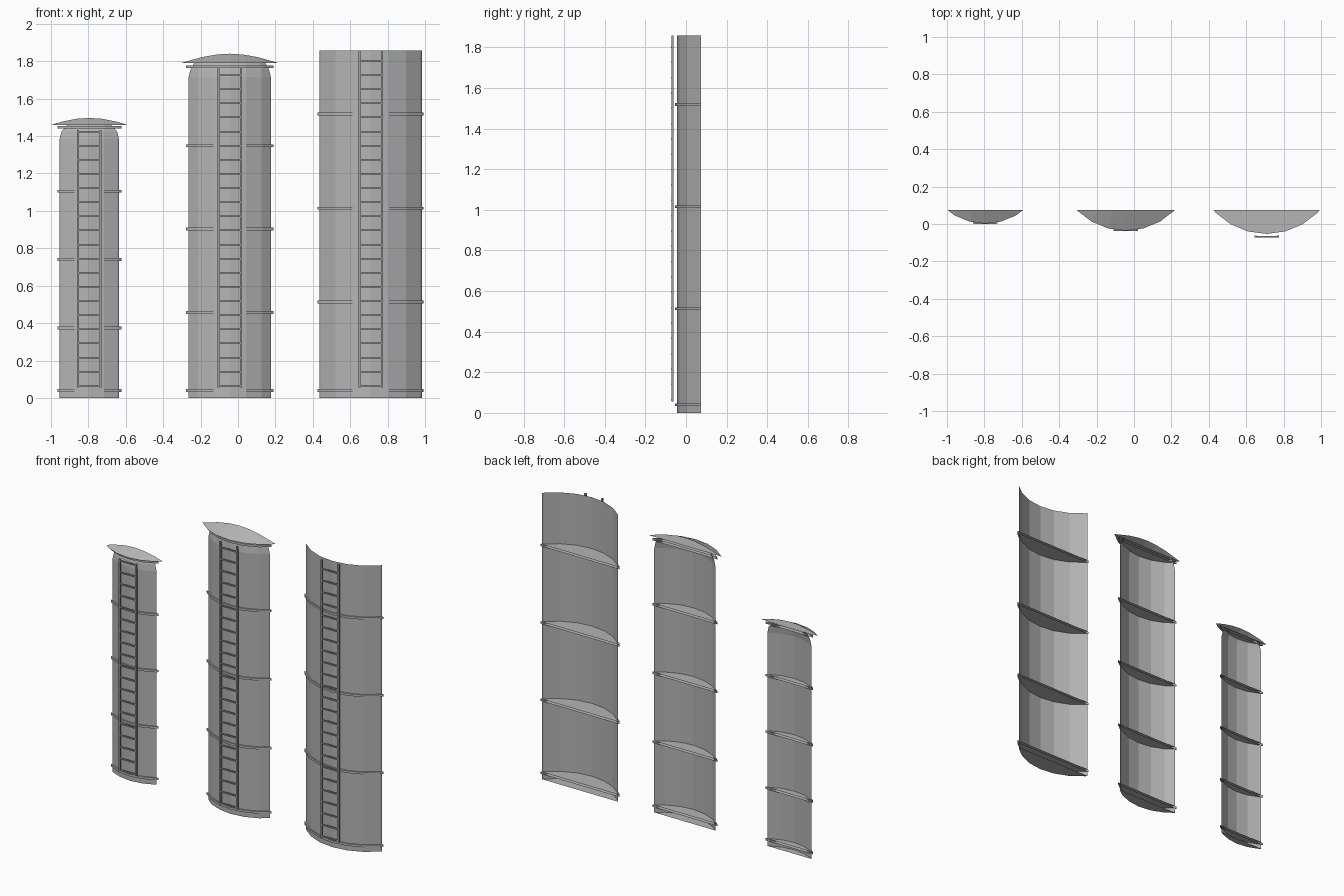
import bpy, bmesh, math
from mathutils import Vector

if "Cube" in bpy.data.objects:
    bpy.data.objects.remove(bpy.data.objects["Cube"])

BACK = 0.075      # plane where the tanks are sliced open
AXIS = 0.331      # y of the tank axes, behind the slice


def material(name, grey):
    m = bpy.data.materials.new(name)
    m.diffuse_color = (grey, grey, grey, 1)
    m.use_nodes = True
    m.node_tree.nodes["Principled BSDF"].inputs["Base Color"].default_value = m.diffuse_color
    return m


STEEL = material("steel grey", 0.46)
DARK = material("ladder grey", 0.36)


def finish(name, bm, mat):
    me = bpy.data.meshes.new(name)
    bm.to_mesh(me)
    bm.free()
    me.materials.append(mat)
    ob = bpy.data.objects.new(name, me)
    bpy.context.collection.objects.link(ob)
    return ob


def sliced_lathe(name, cx, profiles, mat):
    """Turn (radius, height) profiles in 24 facets, keep the part in front of BACK."""
    bm = bmesh.new()
    for prof in profiles:
        vs = [bm.verts.new((cx, AXIS - r, z)) for r, z in prof]
        es = [bm.edges.new(p) for p in zip(vs, vs[1:])]
        bmesh.ops.spin(bm, geom=vs + es, cent=(cx, AXIS, 0), axis=(0, 0, 1),
                       angle=math.tau, steps=24, use_merge=True)
    bmesh.ops.remove_doubles(bm, verts=bm.verts, dist=1e-5)
    bmesh.ops.bisect_plane(bm, geom=bm.verts[:] + bm.edges[:] + bm.faces[:],
                           plane_co=(0, BACK, 0), plane_no=(0, 1, 0), clear_outer=True)
    bmesh.ops.recalc_face_normals(bm, faces=bm.faces)
    # outward: the lowest-y side face must look to the front
    f = min(bm.faces, key=lambda f: f.calc_center_median().y - abs(f.normal.y))
    if f.normal.y > 0:
        bmesh.ops.reverse_faces(bm, faces=bm.faces)
    return finish(name, bm, mat)


def box(bm, center, size):
    geo = bmesh.ops.create_cube(bm, size=1)
    for v in geo["verts"]:
        v.co = Vector(center) + Vector([a * b for a, b in zip(v.co, size)])


def ladder(name, cx, y, z0, z1):
    bm = bmesh.new()
    for s in (-1, 1):
        box(bm, (cx + s * 0.06, y, (z0 + z1) / 2), (0.011, 0.011, z1 - z0))
    z = 0.065
    while z < z1:
        box(bm, (cx, y - 0.002, z), (0.12, 0.008, 0.008))
        z += 0.0755
    finish(name, bm, DARK)


def tank(label, cx, r, rings, ladder_top, top, cap=None):
    # shell with closed floor, and a shoulder when it carries a roof
    wall = [(0, 0), (r, 0)]
    if cap:
        wall += [(r, top - 0.075), (r - 0.006, top - 0.035), (r - 0.018, top)]
    else:
        wall += [(r, top)]
    sliced_lathe(label + "_shell", cx, [wall], STEEL)
    # hoops, each a full disc through the tank
    h, R = 0.007, r + 0.008
    sliced_lathe(label + "_hoops", cx,
                 [[(0, z - h), (R, z - h), (R, z + h), (0, z + h)] for z in rings], STEEL)
    # conical roof
    if cap:
        sliced_lathe(label + "_roof", cx, [[(0, top), (cap, top), (0, top + 0.167)]], STEEL)
    ladder(label + "_ladder", cx, AXIS - r - 0.022, 0.057, ladder_top)


tank("small_tank", -0.795, 0.302, (0.04, 0.374, 0.74, 1.106, 1.447), 1.432, 1.46, 0.329)
tank("middle_tank", -0.044, 0.34, (0.04, 0.457, 0.903, 1.349, 1.77), 1.762, 1.79, 0.367)
tank("large_tank", 0.709, 0.376, (0.04, 0.513, 1.015, 1.518), 1.858, 1.858)
